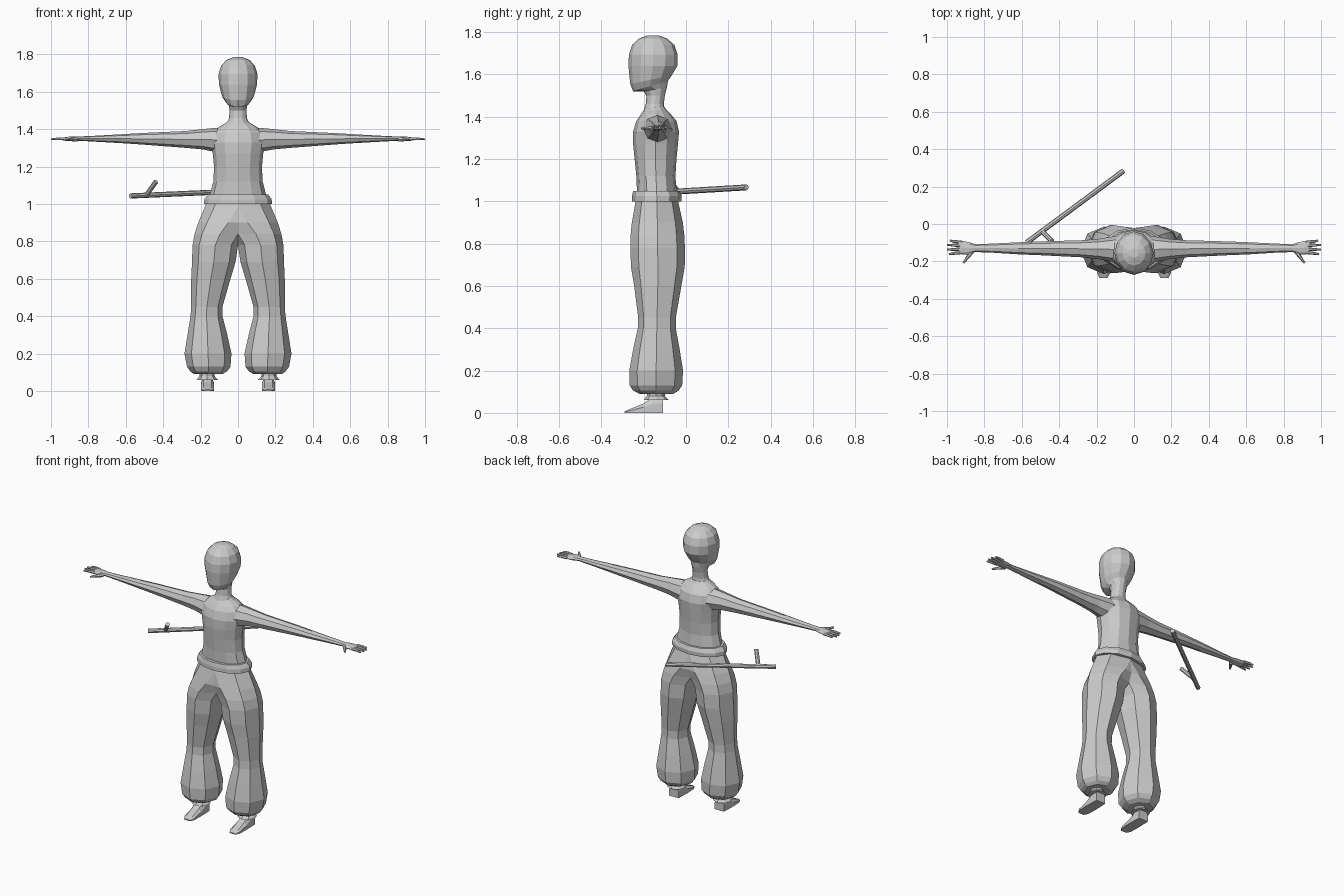
import bpy, bmesh
from math import cos, sin, tau, sqrt
from mathutils import Vector

cube = bpy.data.objects.get("Cube")
if cube:
    bpy.data.objects.remove(cube)

grey = bpy.data.materials.new("plain_grey")
grey.use_nodes = True
grey.diffuse_color = (0.6, 0.6, 0.6, 1)
grey.node_tree.nodes["Principled BSDF"].inputs["Base Color"].default_value = (0.6, 0.6, 0.6, 1)


def loft(name, rings, mirror=False):
    """Skin a list of equal point rings, capped at both ends."""
    bm = bmesh.new()
    loops = [[bm.verts.new(p) for p in ring] for ring in rings]
    n = len(loops[0])
    for a, b in zip(loops, loops[1:]):
        for i in range(n):
            j = (i + 1) % n
            bm.faces.new((a[i], a[j], b[j], b[i]))
    bm.faces.new(loops[0])
    bm.faces.new(loops[-1])
    bmesh.ops.remove_doubles(bm, verts=bm.verts, dist=0.0005)
    if mirror:  # open the mirrored part along the middle
        inside = [f for f in bm.faces if all(abs(v.co.x) < 1e-4 for v in f.verts)]
        bmesh.ops.delete(bm, geom=inside, context='FACES')
    bmesh.ops.recalc_face_normals(bm, faces=bm.faces)
    mesh = bpy.data.meshes.new(name)
    bm.to_mesh(mesh)
    bm.free()
    mesh.materials.append(grey)
    ob = bpy.data.objects.new(name, mesh)
    bpy.context.collection.objects.link(ob)
    if mirror:
        ob.modifiers.new("Mirror", 'MIRROR')
    return ob


def level(z, rx, front, back, tilt=0, n=12):
    """Horizontal oval on the middle line; tilt drops the front."""
    cy, ry = (front + back) / 2, (back - front) / 2
    return [(rx * cos(tau * i / n), cy + ry * sin(tau * i / n), z + tilt * sin(tau * i / n))
            for i in range(n)]


def leg_ring(z, inner, outer, front, back, n=8):
    """Horizontal oval for one leg, cut flat where it crosses the middle."""
    cx, rx = (inner + outer) / 2, (outer - inner) / 2
    cy, ry = (front + back) / 2, (back - front) / 2
    pts = []
    for i in range(n):
        x, s = cx + rx * cos(tau * i / n), sin(tau * i / n)
        if x < 0:
            x = 0
            if abs(s) > 0.01:
                s = sqrt(max(0, 1 - (cx / rx) ** 2)) * (1 if s > 0 else -1)
        pts.append((x, cy + ry * s, z))
    return pts


def arm_ring(x, low, high, front, back, n=8):
    """Upright oval facing along the arm."""
    return [(x, (front + back) / 2 + (back - front) / 2 * cos(tau * i / n),
             (low + high) / 2 + (high - low) / 2 * sin(tau * i / n)) for i in range(n)]


def rod(name, points, radii, mirror=False, n=8):
    """Straight round bar through the points."""
    points = [Vector(p) for p in points]
    turn = (points[-1] - points[0]).to_track_quat('Z', 'Y')
    loft(name, [[p + turn @ Vector((r * cos(tau * i / n), r * sin(tau * i / n), 0))
                 for i in range(n)] for p, r in zip(points, radii)], mirror)


# Head and neck
loft("head", [level(*r) for r in (
    (1.43, .058, -.20, -.10), (1.46, .048, -.19, -.105), (1.50, .045, -.187, -.10),
    (1.53, .05, -.20, -.09, .01), (1.545, .066, -.25, -.085, .025),
    (1.575, .085, -.264, -.068, .02), (1.64, .102, -.272, -.041),
    (1.695, .104, -.27, -.04), (1.74, .09, -.255, -.055),
    (1.77, .062, -.222, -.09), (1.785, .025, -.18, -.13))])

# Upper body
loft("torso", [level(*r) for r in (
    (1.0, .16, -.235, -.04), (1.05, .15, -.232, -.045), (1.12, .132, -.235, -.05),
    (1.2, .128, -.243, -.045), (1.27, .135, -.25, -.038), (1.33, .145, -.25, -.033),
    (1.38, .135, -.235, -.045), (1.41, .105, -.215, -.07),
    (1.43, .07, -.20, -.09), (1.445, .052, -.19, -.10))])

# Waistband
loft("waistband", [level(*r) for r in (
    (1.0, .182, -.255, -.022), (1.025, .18, -.255, -.02), (1.05, .162, -.25, -.03))])

# Baggy trousers
loft("trousers", [leg_ring(*r) for r in (
    (1.02, -.165, .165, -.235, -.04), (.99, -.175, .175, -.24, -.035),
    (.9, -.11, .213, -.256, -.015), (.84, -.04, .232, -.262, -.008),
    (.78, 0, .243, -.263, -.005), (.69, .013, .246, -.26, -.006),
    (.6, .04, .25, -.245, -.022), (.45, .083, .25, -.226, -.048),
    (.4, .083, .254, -.228, -.048), (.3, .057, .27, -.25, -.03),
    (.2, .035, .286, -.268, -.014), (.13, .04, .273, -.266, -.018),
    (.105, .058, .255, -.25, -.035), (.09, .085, .235, -.22, -.06))], True)

# Ankle cuffs and shoes
loft("ankle_cuff", [leg_ring(*r) for r in (
    (.1, .125, .205, -.185, -.1), (.08, .125, .205, -.185, -.1),
    (.06, .108, .222, -.20, -.082))], True)
loft("shoe", [[(.163 - w, y, 0), (.163 + w, y, 0), (.163 + w, y, h * .6),
               (.163 + w * .6, y, h), (.163 - w * .6, y, h), (.163 - w, y, h * .6)]
              for y, w, h in ((-.29, .02, .007), (-.265, .034, .018), (-.2, .036, .045),
                              (-.155, .035, .075), (-.108, .033, .075))], True)

# Arms and hands
loft("arm", [arm_ring(*r) for r in (
    (.07, 1.27, 1.41, -.21, -.06), (.13, 1.28, 1.406, -.20, -.07),
    (.19, 1.292, 1.4, -.188, -.08), (.28, 1.3, 1.39, -.178, -.087),
    (.5, 1.317, 1.38, -.167, -.093), (.62, 1.325, 1.373, -.162, -.098),
    (.76, 1.333, 1.365, -.153, -.105), (.85, 1.338, 1.361, -.15, -.108),
    (.88, 1.335, 1.362, -.162, -.097), (.92, 1.337, 1.358, -.162, -.09),
    (.94, 1.341, 1.354, -.157, -.093))], True)
for name, y, tip in (("little_finger", -.098, .985), ("ring_finger", -.115, 1.0),
                     ("middle_finger", -.134, 1.0), ("index_finger", -.152, .99)):
    end = y + (y + .125) * .35
    rod(name, [(.92, y, 1.348), (.96, (y + end) / 2, 1.349), (tip, end, 1.346)],
        (.009, .008, .005), True, 6)
rod("thumb", [(.865, -.145, 1.345), (.89, -.178, 1.345), (.912, -.21, 1.345)],
    (.013, .009, .005), True, 6)

# Side-handled baton
rod("baton_shaft", [(-.575, -.1, 1.043), (-.055, .285, 1.066)], (.014, .014))
rod("baton_handle", [(-.49, -.04, 1.048), (-.438, -.093, 1.12)], (.013, .013))
